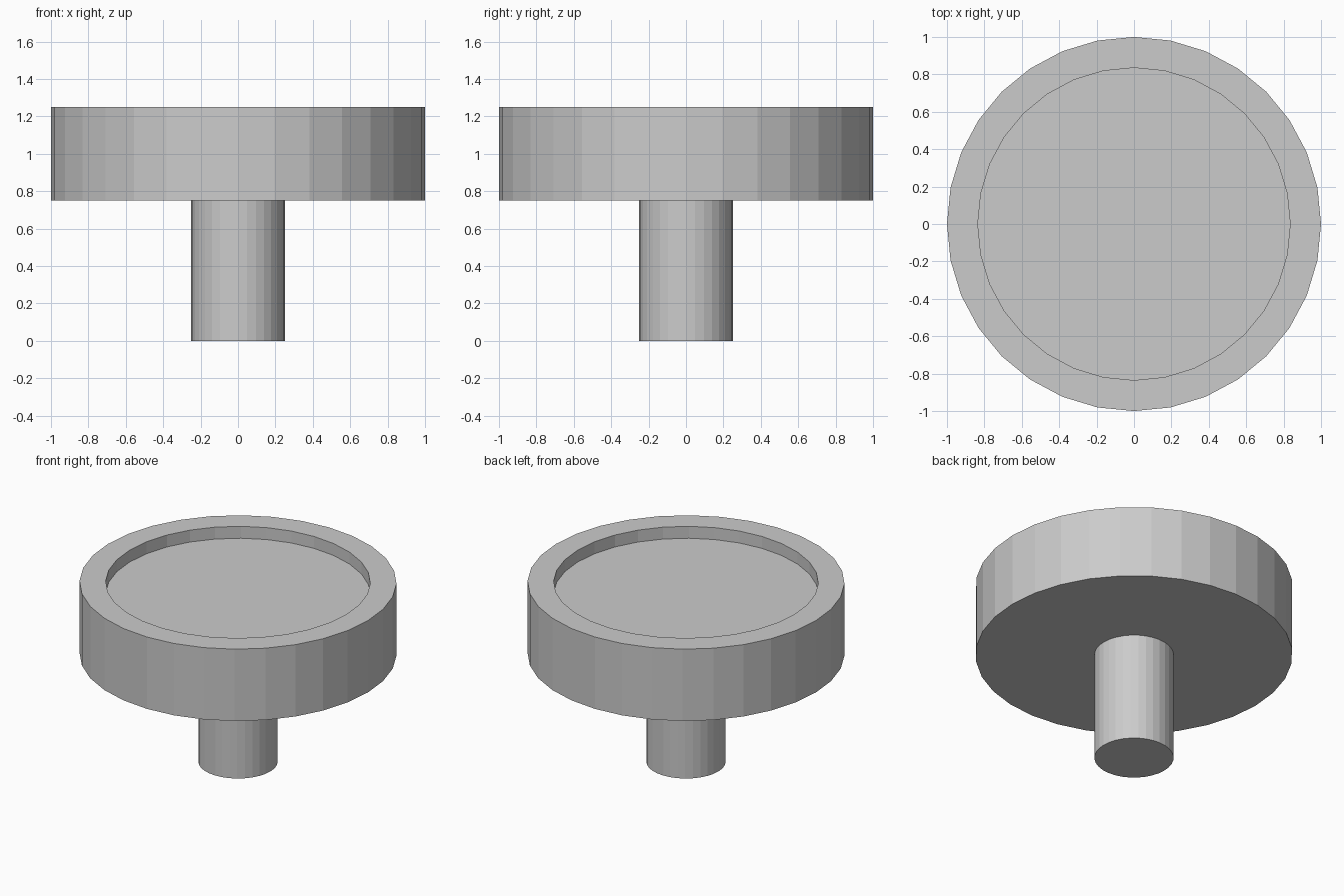
import bpy, bmesh
from mathutils import Matrix, Vector

if "Cube" in bpy.data.objects:
    bpy.data.objects.remove(bpy.data.objects["Cube"])

SIDES = 32


def cylinder(name, radius, z0, z1, rim_radius=None, recess=0.0):
    """Flat-shaded cylinder, optionally with a round recess sunk in its top."""
    bm = bmesh.new()
    bmesh.ops.create_cone(bm, cap_ends=True, segments=SIDES, radius1=radius,
                          radius2=radius, depth=z1 - z0,
                          matrix=Matrix.Translation((0, 0, (z0 + z1) / 2)))
    if rim_radius:
        top = max(bm.faces, key=lambda f: f.calc_center_median().z)
        # rim: extrude in place and scale inwards
        top = bmesh.ops.extrude_discrete_faces(bm, faces=[top])["faces"][0]
        k = rim_radius / radius
        bmesh.ops.scale(bm, vec=Vector((k, k, 1)), verts=top.verts[:])
        # recess wall and floor: extrude down
        top = bmesh.ops.extrude_discrete_faces(bm, faces=[top])["faces"][0]
        bmesh.ops.translate(bm, vec=Vector((0, 0, -recess)), verts=top.verts[:])
    bmesh.ops.recalc_face_normals(bm, faces=bm.faces[:])
    mesh = bpy.data.meshes.new(name)
    bm.to_mesh(mesh)
    bm.free()
    obj = bpy.data.objects.new(name, mesh)
    bpy.context.collection.objects.link(obj)
    return obj


# Round stem
cylinder("stem", 0.25, 0.0, 0.75)

# Wide dish head with a shallow recess
cylinder("head", 1.0, 0.75, 1.25, rim_radius=0.835, recess=0.083)
